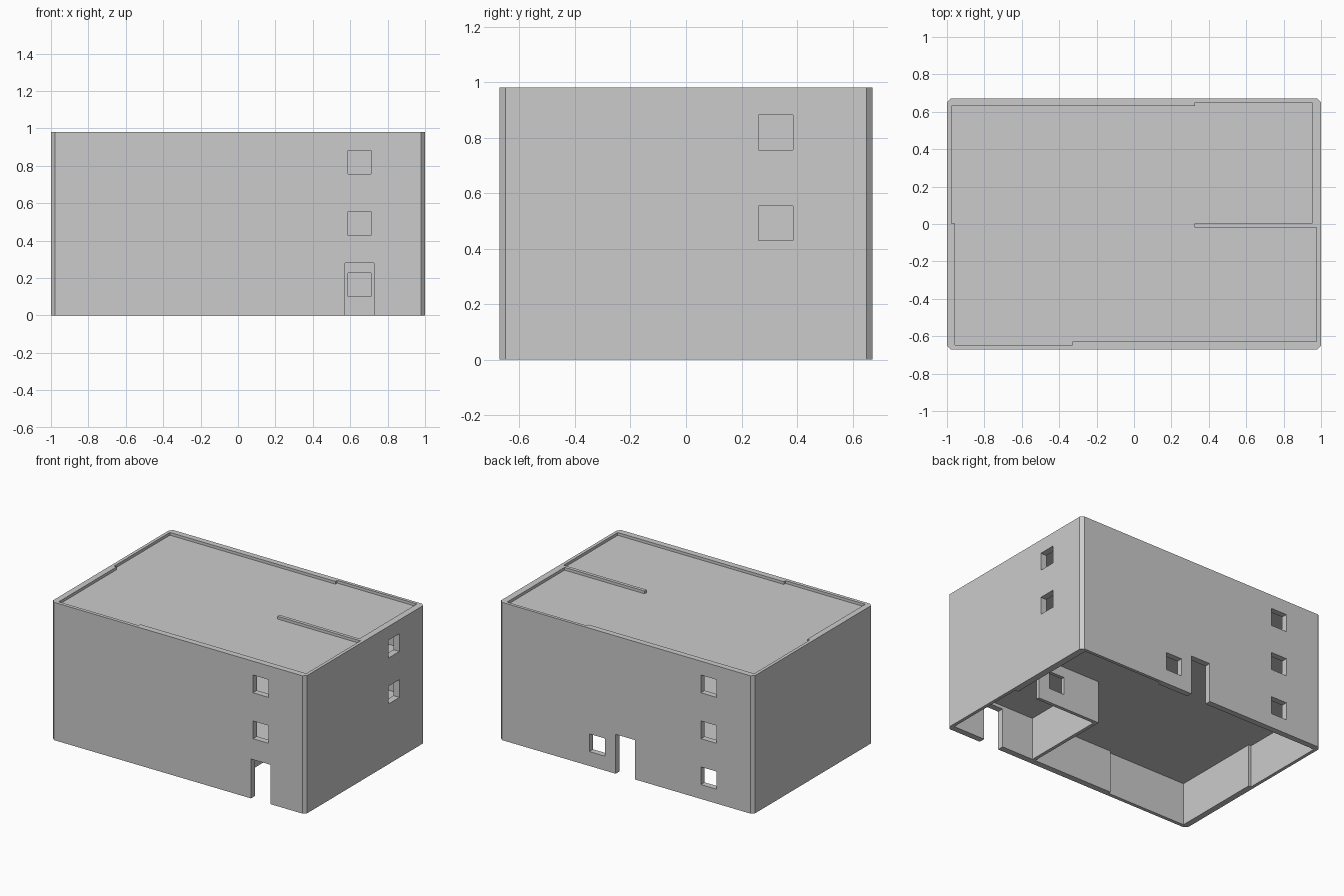
import bpy, bmesh

if "Cube" in bpy.data.objects:
    bpy.data.objects.remove(bpy.data.objects["Cube"])

H = 0.98
STOREY = H / 3


def prism(name, outline, z0, z1):
    """Extrude a closed 2D outline between two heights."""
    bm = bmesh.new()
    face = bm.faces.new([bm.verts.new((x, y, z0)) for x, y in outline])
    top = bmesh.ops.extrude_face_region(bm, geom=[face])["geom"]
    for v in top:
        if isinstance(v, bmesh.types.BMVert):
            v.co.z = z1
    bmesh.ops.recalc_face_normals(bm, faces=bm.faces)
    mesh = bpy.data.meshes.new(name)
    bm.to_mesh(mesh)
    bm.free()
    ob = bpy.data.objects.new(name, mesh)
    bpy.context.collection.objects.link(ob)
    return ob


def box(name, x0, x1, y0, y1, z0, z1):
    return prism(name, [(x0, y0), (x1, y0), (x1, y1), (x0, y1)], z0, z1)


def cut(target, cutters):
    """Subtract cutters, then remove them."""
    for c in cutters:
        c.hide_render = True
        m = target.modifiers.new("opening", 'BOOLEAN')
        m.operation, m.solver, m.object = 'DIFFERENCE', 'EXACT', c
        bpy.context.view_layer.objects.active = target
        bpy.ops.object.modifier_apply(modifier=m.name)
        bpy.data.objects.remove(c)


def window(x0, x1, y0, y1, storey):
    z = storey * STOREY
    return box("window_cutter", x0, x1, y0, y1, z + 0.102, z + 0.228)


def door(x0, x1, y0, y1):
    return box("door_cutter", x0, x1, y0, y1, -0.1, 0.28)


# Outer shell with chamfered corners and stepped inner faces
W, D, C = 1.0, 0.672, 0.022
outer = [(-W + C, -D), (W - C, -D), (W, -D + C), (W, D - C),
         (W - C, D), (-W + C, D), (-W, D - C), (-W, -D + C)]
inner = [(-0.957, -0.647), (-0.33, -0.647), (-0.33, -0.628), (0.977, -0.628),
         (0.977, -0.01), (0.953, -0.01), (0.953, 0.65), (0.325, 0.65),
         (0.325, 0.63), (-0.977, 0.63), (-0.977, 0.003), (-0.957, 0.003)]
walls = prism("outer_walls", outer, 0, H)
cutters = [prism("room_cutter", inner, -0.1, H + 0.1)]

# Front openings
cutters.append(door(0.573, 0.727, -0.8, -0.5))
cutters += [window(0.588, 0.712, -0.8, -0.5, s) for s in (1, 2)]
# Back openings
cutters.append(door(-0.07, 0.083, 0.5, 0.8))
cutters.append(window(0.165, 0.29, 0.5, 0.8, 0))
cutters += [window(-0.712, -0.588, 0.5, 0.8, s) for s in (0, 1, 2)]
# Right side openings
cutters += [window(0.9, 1.1, 0.262, 0.386, s) for s in (1, 2)]
cut(walls, cutters)

# Floor slabs and roof, slightly below the top of each storey
for s, name in enumerate(("first_floor_slab", "second_floor_slab", "roof_slab")):
    z = s * STOREY + 0.307
    prism(name, inner, z - 0.004, z)

# Cross partition with a window on every storey
partition = box("cross_partition", 0.323, 0.978, -0.02, 0.004, 0, H)
cut(partition, [window(0.588, 0.712, -0.2, 0.2, s) for s in (0, 1, 2)]
    + [door(0.80, 0.95, -0.2, 0.2)])

# Ground floor partition enclosing the front room
box("ground_partition", 0.30, 0.324, -0.64, 0.004, 0, 0.306)
